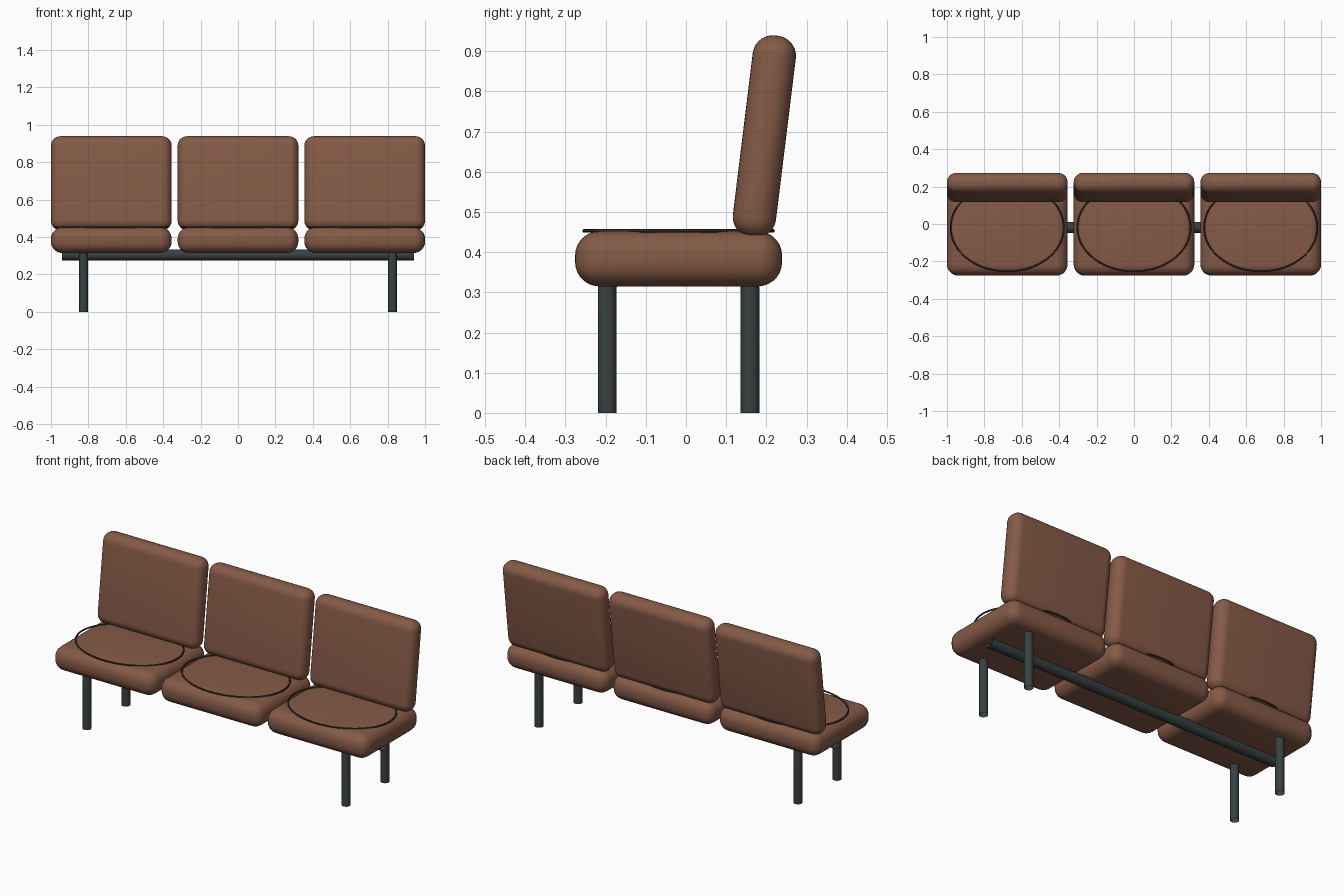
import bpy, math
from mathutils import Vector

if "Cube" in bpy.data.objects:
    bpy.data.objects.remove(bpy.data.objects["Cube"])

def material(name, col):
    m = bpy.data.materials.new(name)
    m.diffuse_color = (*col, 1)
    m.use_nodes = True
    m.node_tree.nodes["Principled BSDF"].inputs["Base Color"].default_value = m.diffuse_color
    return m

LEATHER = material("brown leather", (0.235, 0.103, 0.063))
METAL = material("dark grey metal", (0.040, 0.052, 0.052))
PIPING = material("dark olive piping", (0.040, 0.036, 0.024))
MID_Y = -0.0185


def smooth(ob, angle=40):
    bpy.ops.object.select_all(action='DESELECT')
    ob.select_set(True)
    bpy.context.view_layer.objects.active = ob
    bpy.ops.object.shade_smooth_by_angle(angle=math.radians(angle))


def cushion(name, size, loc, radius, tilt=0):
    """Box with generously rounded edges."""
    bpy.ops.mesh.primitive_cube_add(size=1, location=loc)
    ob = bpy.context.object
    ob.name = name
    ob.scale = size
    bpy.ops.object.transform_apply(location=False, rotation=False, scale=True)
    bev = ob.modifiers.new("rounding", 'BEVEL')
    bev.width = radius
    bev.segments = 7
    bev.limit_method = 'NONE'
    bpy.ops.object.modifier_apply(modifier=bev.name)
    ob.rotation_euler.x = tilt
    ob.data.materials.append(LEATHER)
    smooth(ob)


def tube(name, pts, radius, mat, cyclic=False, res=5):
    """Open-ended round tube swept along a path."""
    cu = bpy.data.curves.new(name, 'CURVE')
    cu.dimensions = '3D'
    cu.bevel_depth = radius
    cu.bevel_resolution = res
    sp = cu.splines.new('POLY')
    sp.points.add(len(pts) - 1)
    for p, co in zip(sp.points, pts):
        p.co = (*co, 1)
    sp.use_cyclic_u = cyclic
    sp.use_smooth = True
    ob = bpy.data.objects.new(name, cu)
    bpy.context.collection.objects.link(ob)
    cu.materials.append(mat)
    bpy.ops.object.select_all(action='DESELECT')
    ob.select_set(True)
    bpy.context.view_layer.objects.active = ob
    bpy.ops.object.convert(target='MESH')
    smooth(bpy.context.object)


# three seats, each with a backrest and an oval piping ring
for label, x in (("left", -0.6775), ("middle", 0), ("right", 0.6775)):
    cushion(label + "_seat", (0.645, 0.515, 0.137), (x, MID_Y, 0.3835), 0.06)
    cushion(label + "_backrest", (0.645, 0.108, 0.505), (x, 0.195, 0.688),
            0.05, -math.radians(7))
    ring = []
    for i in range(64):
        a = math.tau * i / 64
        ring.append((x + 0.303 * math.cos(a), MID_Y + 0.235 * math.sin(a), 0.453))
    tube(label + "_piping", ring, 0.0045, PIPING, cyclic=True, res=2)

# long beam under the seats
tube("beam", [(-0.94, MID_Y, 0.305), (0.94, MID_Y, 0.305)], 0.03, METAL)

# bent leg frames: front foot, up, across inside the seat, down to the rear foot
HALF, TOP, BEND = 0.1775, 0.342, 0.03
for label, x in (("left", -0.826), ("right", 0.826)):
    path = [(x, MID_Y - HALF, 0)]
    for side in (-1, 1):
        arc = []
        for i in range(6):
            a = math.radians(90) * i / 5
            arc.append((x, MID_Y + side * (HALF - BEND + BEND * math.cos(a)),
                        TOP - BEND + BEND * math.sin(a)))
        path += arc if side < 0 else arc[::-1]
    path.append((x, MID_Y + HALF, 0))
    tube(label + "_leg_frame", path, 0.024, METAL)
